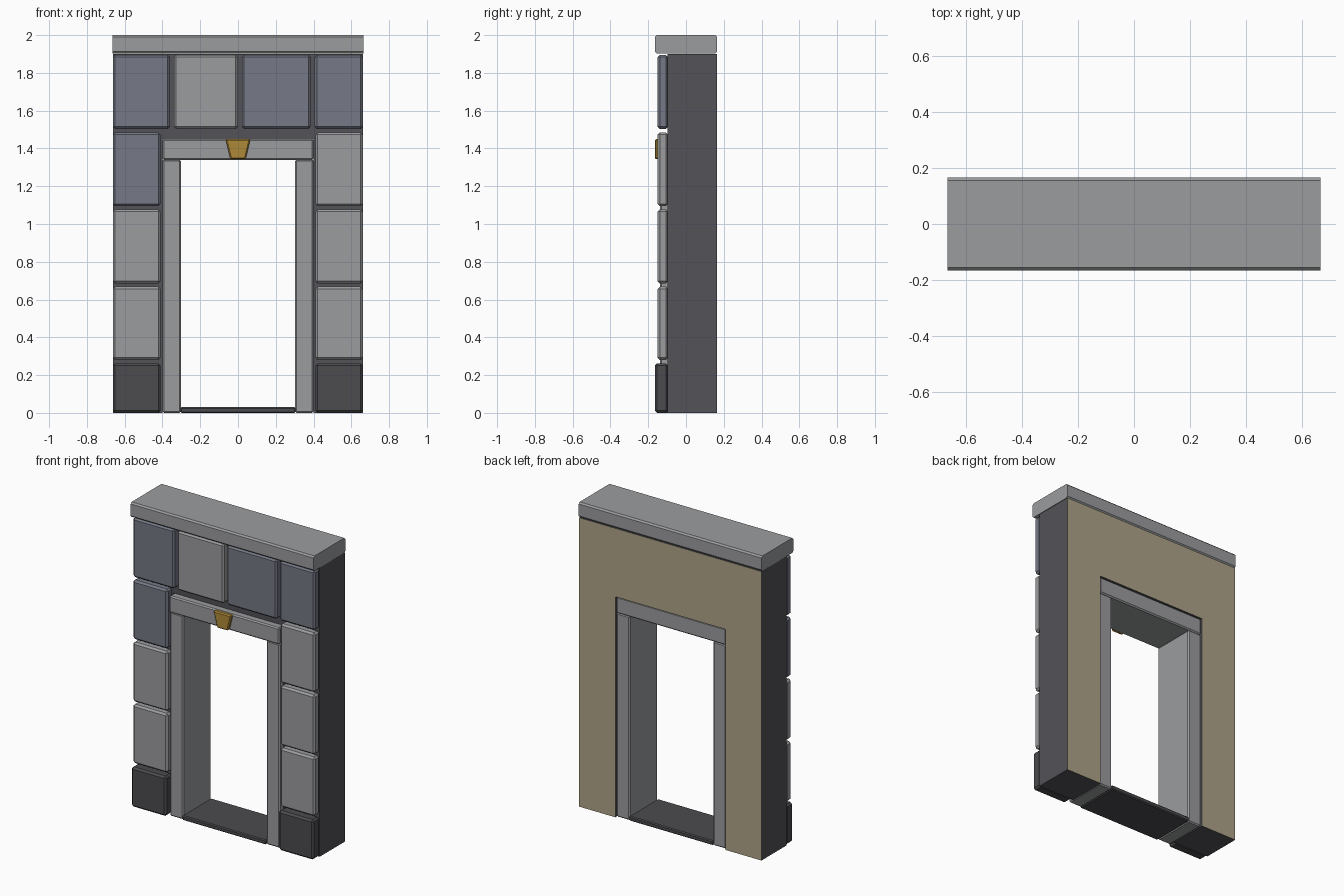
import bpy, bmesh

if "Cube" in bpy.data.objects:
    bpy.data.objects.remove(bpy.data.objects["Cube"])


def material(name, r, g, b):
    m = bpy.data.materials.new(name)
    m.diffuse_color = (r, g, b, 1)
    m.use_nodes = True
    m.node_tree.nodes["Principled BSDF"].inputs["Base Color"].default_value = m.diffuse_color
    return m


STONE = material("grey stone", 0.33, 0.335, 0.345)
BLUE = material("blue grey stone", 0.18, 0.19, 0.24)
DARK = material("dark base stone", 0.072, 0.072, 0.08)
CORE = material("dark mortar", 0.085, 0.085, 0.098)
PLASTER = material("tan plaster", 0.43, 0.37, 0.25)
GOLD = material("gold", 0.43, 0.255, 0.04)


def prism(name, outline, y0, y1, mats, bevel=0.0, pick=None):
    """Extrude an x-z outline from y0 to y1; bevel the edges chosen by pick."""
    bm = bmesh.new()
    front = bm.faces.new([bm.verts.new((x, y0, z)) for x, z in outline])
    ext = bmesh.ops.extrude_face_region(bm, geom=[front])
    new = [v for v in ext["geom"] if isinstance(v, bmesh.types.BMVert)]
    bmesh.ops.translate(bm, verts=new, vec=(0, y1 - y0, 0))
    if not any(f.calc_center_median().y < y0 + 1e-6 for f in bm.faces):
        bm.faces.new([v for v in bm.verts if v not in new])
    bmesh.ops.recalc_face_normals(bm, faces=bm.faces)
    if bevel:
        edges = [e for e in bm.edges if pick is None or pick(e)]
        bmesh.ops.bevel(bm, geom=edges, offset=bevel, segments=1,
                        affect='EDGES', clamp_overlap=True)
    # a second material goes on the back-facing surface
    if len(mats) > 1:
        bm.normal_update()
        for f in bm.faces:
            f.material_index = 1 if f.normal.y > 0.9 else 0
    mesh = bpy.data.meshes.new(name)
    bm.to_mesh(mesh)
    bm.free()
    for m in mats:
        mesh.materials.append(m)
    ob = bpy.data.objects.new(name, mesh)
    bpy.context.collection.objects.link(ob)
    return ob


def box(name, x0, x1, y0, y1, z0, z1, mat, bevel=0.0, pick=None):
    return prism(name, [(x0, z0), (x1, z0), (x1, z1), (x0, z1)],
                 y0, y1, [mat], bevel, pick)


def along_x(e):
    return abs(e.verts[0].co.x - e.verts[1].co.x) > 0.1


# Wall core with doorway notch, plastered on the back
W, D, H = 0.663, 0.40, 1.45
prism("wall_core", [(-W, 0), (-D, 0), (-D, H), (D, H), (D, 0), (W, 0),
                    (W, 1.9), (-W, 1.9)], -0.098, 0.163, [CORE, PLASTER])

# Cap slab
box("cap_slab", -0.665, 0.665, -0.165, 0.165, 1.902, 2.0, STONE, 0.01, along_x)

# Facing stones: x range, z range, colour
L, R = (-0.663, -0.41), (0.41, 0.661)
stones = [
    ((-0.663, -0.36), (1.503, 1.895), BLUE),
    ((-0.34, 0.0), (1.503, 1.895), STONE),
    ((0.02, 0.385), (1.503, 1.895), BLUE),
    ((0.405, 0.661), (1.503, 1.895), BLUE),
    (L, (1.095, 1.485), BLUE),
    (R, (1.095, 1.485), STONE),
    (L, (0.685, 1.077), STONE),
    (R, (0.685, 1.077), STONE),
    (L, (0.28, 0.668), STONE),
    (R, (0.28, 0.668), STONE),
]
for i, ((x0, x1), (z0, z1), mat) in enumerate(stones):
    box(f"facing_stone_{i + 1}", x0, x1, -0.15, -0.095, z0, z1, mat, 0.012)

# Base stones
for side, (x0, x1) in (("left", L), ("right", R)):
    box(f"base_stone_{side}", x0, x1, -0.165, -0.095, 0.0, 0.262, DARK, 0.012)

# Door frame: jambs, lintel and threshold
for side, x0, x1 in (("left", -0.4, -0.303), ("right", 0.303, 0.4)):
    box(f"jamb_{side}", x0, x1, -0.138, 0.153, 0.0, 1.342, STONE, 0.008)
box("lintel", -0.4, 0.4, -0.145, 0.156, 1.34, 1.45, STONE, 0.008)
box("threshold", -0.305, 0.305, -0.145, 0.156, 0.0, 0.03, DARK, 0.006)

# Keystone
prism("keystone", [(-0.04, 1.343), (0.04, 1.343), (0.066, 1.449),
                   (-0.066, 1.449)], -0.165, -0.135, [GOLD], 0.007)
